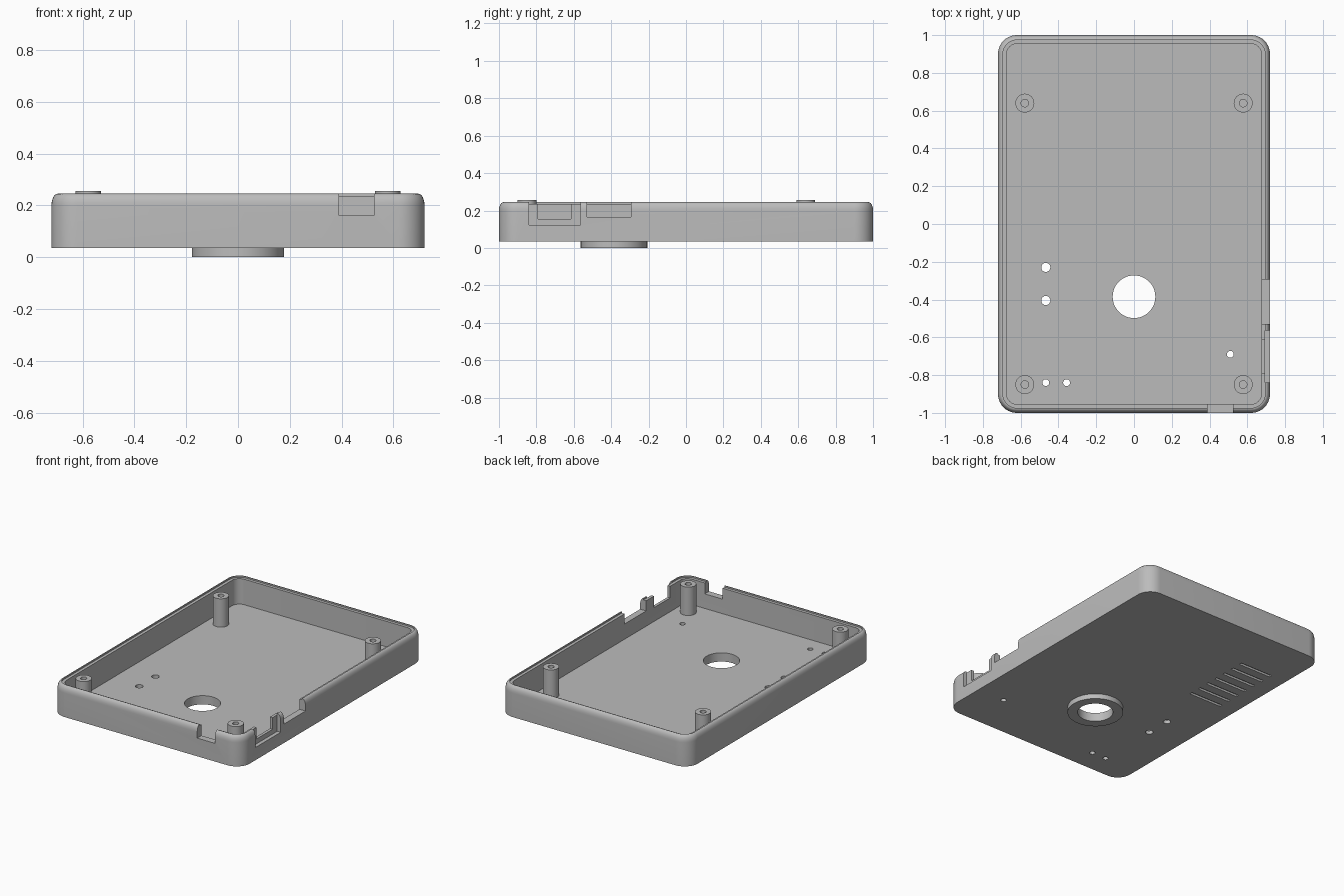
import bpy
import bmesh
from math import pi, cos, sin, radians
from mathutils import Vector

cube = bpy.data.objects.get("Cube")
if cube:
    bpy.data.objects.remove(cube, do_unlink=True)

grey = bpy.data.materials.new("plain_grey")
grey.use_nodes = True
tone = (0.5, 0.5, 0.5, 1)
grey.diffuse_color = tone
grey.node_tree.nodes["Principled BSDF"].inputs["Base Color"].default_value = tone

HALF_X, HALF_Y, CORNER = 0.72, 1.0, 0.10
BASE, FLOOR, LEDGE, RIM = 0.035, 0.06, 0.235, 0.245


def finish(name, bm):
    bmesh.ops.recalc_face_normals(bm, faces=bm.faces)
    mesh = bpy.data.meshes.new(name)
    bm.to_mesh(mesh)
    bm.free()
    mesh.materials.append(grey)
    obj = bpy.data.objects.new(name, mesh)
    bpy.context.collection.objects.link(obj)
    return obj


def smooth(obj):
    bpy.ops.object.select_all(action='DESELECT')
    obj.select_set(True)
    bpy.context.view_layer.objects.active = obj
    bpy.ops.object.shade_smooth_by_angle(angle=radians(30))


def bridge(bm, loops):
    for a, b in zip(loops, loops[1:]):
        for i in range(len(a)):
            j = (i + 1) % len(a)
            bm.faces.new((a[i], a[j], b[j], b[i]))


def rounded_loop(bm, inset, z, steps=10):
    r = CORNER - inset
    loop = []
    for k, (sx, sy) in enumerate([(1, 1), (-1, 1), (-1, -1), (1, -1)]):
        for s in range(steps + 1):
            a = (k + s / steps) * pi / 2
            loop.append(bm.verts.new((sx * (HALF_X - CORNER) + r * cos(a),
                                      sy * (HALF_Y - CORNER) + r * sin(a), z)))
    return loop


def lathe(name, profile, x, y, segments=48, cap=None):
    bm = bmesh.new()
    loops = [[bm.verts.new((x + r * cos(2 * pi * i / segments),
                            y + r * sin(2 * pi * i / segments), z))
              for i in range(segments)] for r, z in profile]
    bridge(bm, loops)
    for index in cap or []:
        bm.faces.new(loops[index])
    return finish(name, bm)


def box(name, x, y, z):
    bm = bmesh.new()
    bmesh.ops.create_cube(bm, size=1)
    for v in bm.verts:
        v.co = Vector([lo + (c + 0.5) * (hi - lo) for c, (lo, hi) in zip(v.co, (x, y, z))])
    return finish(name, bm)


# Tray shell: outer wall, rounded shoulder, stepped rim, inner wall and floor
shoulder = [(0.024 * (1 - cos(radians(a))), 0.2 + 0.045 * sin(radians(a)))
            for a in range(0, 91, 15)]
profile = [(0, BASE)] + shoulder + [(0.026, RIM), (0.026, LEDGE), (0.046, LEDGE), (0.046, FLOOR)]
bm = bmesh.new()
loops = [rounded_loop(bm, inset, z) for inset, z in profile]
bridge(bm, loops)
bm.faces.new(loops[0])
bm.faces.new(loops[-1])
tray = finish("tray_shell", bm)

# Port openings in the side and front walls
top = (0.165, 0.4)
cutters = [
    box("side_port_cutter", (0.6, 0.8), (-0.53, -0.295), top),
    box("side_pocket_cutter", (0.694, 0.8), (-0.84, -0.565), (0.122, 0.4)),
    box("side_notch_cutter", (0.6, 0.8), (-0.79, -0.615), (0.155, 0.4)),
    box("front_port_cutter", (0.39, 0.525), (-1.1, -0.9), (0.16, 0.4)),
]

# Round openings through the floor
holes = [(0, -0.385, 0.113), (-0.467, -0.23, 0.024), (-0.467, -0.405, 0.024),
         (-0.467, -0.84, 0.018), (-0.357, -0.84, 0.018), (0.51, -0.69, 0.018)]
for x, y, r in holes:
    cutters.append(lathe("floor_hole_cutter", [(r, -0.1), (r, 0.15)], x, y, cap=(0, 1)))

# Shallow grooves on the underside
for i in range(7):
    y = 0.15 + i * 0.082
    cutters.append(box("groove_cutter", (-0.6, -0.35), (y - 0.01, y + 0.01), (0, BASE + 0.014)))

bpy.context.view_layer.objects.active = tray
for cutter in cutters:
    cutter.hide_render = True
    mod = tray.modifiers.new("cut", 'BOOLEAN')
    mod.operation = 'DIFFERENCE'
    mod.solver = 'EXACT'
    mod.object = cutter
    bpy.ops.object.modifier_apply(modifier=mod.name)
for cutter in cutters:
    bpy.data.objects.remove(cutter, do_unlink=True)
smooth(tray)

# Collar under the large opening
smooth(lathe("bottom_collar", [(0.178, BASE), (0.178, 0), (0.113, 0), (0.113, BASE)], 0, -0.385))

# Screw posts with blind holes
for side, x in (("left", 0.578), ("right", -0.578)):
    for end, y in (("front", -0.85), ("back", 0.64)):
        post = lathe(f"{end}_{side}_screw_post",
                     [(0.05, FLOOR), (0.05, 0.255), (0.02, 0.255), (0.02, 0.08)],
                     x, y, segments=32, cap=(3,))
        smooth(post)
